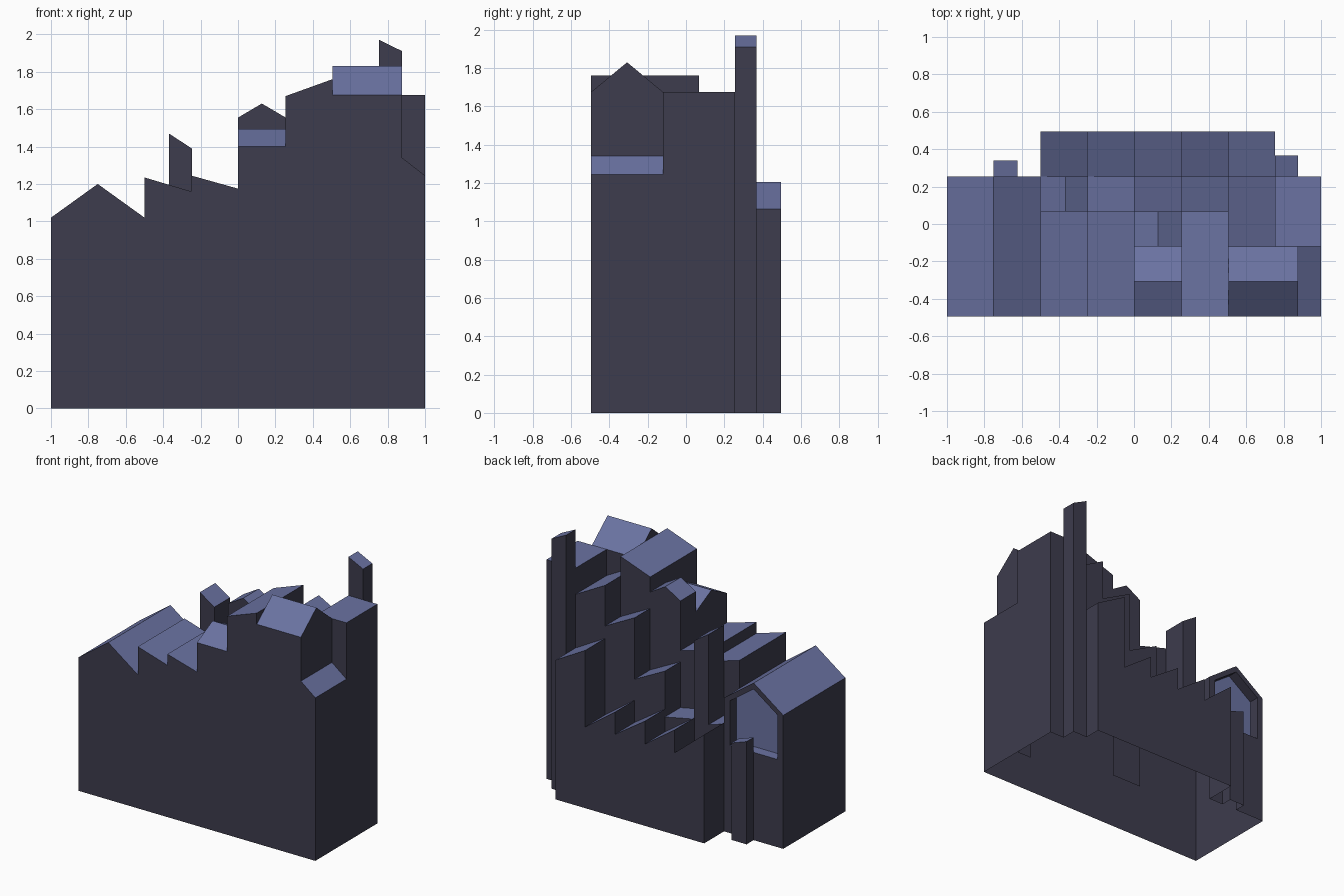
import bpy, bmesh

if "Cube" in bpy.data.objects:
    bpy.data.objects.remove(bpy.data.objects["Cube"])


def material(name, rgb):
    m = bpy.data.materials.new(name)
    m.diffuse_color = (*rgb, 1)
    m.use_nodes = True
    m.node_tree.nodes["Principled BSDF"].inputs["Base Color"].default_value = m.diffuse_color
    return m


WALL = material("wall", (0.047, 0.045, 0.075))
ROOF = material("roof", (0.145, 0.17, 0.36))
parts = []


def prism(name, profile, a, b, along="y"):
    """Extrude a profile (horizontal, z) from a to b along x or y; roof colour on upward faces."""
    def place(t, u, z):
        return (u, t, z) if along == "y" else (t, u, z)
    bm = bmesh.new()
    face = bm.faces.new([bm.verts.new(place(a, u, z)) for u, z in profile])
    ext = bmesh.ops.extrude_face_region(bm, geom=[face])["geom"]
    d = (0, b - a, 0) if along == "y" else (b - a, 0, 0)
    bmesh.ops.translate(bm, vec=d, verts=[g for g in ext if isinstance(g, bmesh.types.BMVert)])
    if not any(f.calc_center_median().to_tuple(4) == face.calc_center_median().to_tuple(4)
               for f in bm.faces):
        bm.faces.new(face.verts)
    bmesh.ops.recalc_face_normals(bm, faces=bm.faces[:])
    for f in bm.faces:
        f.normal_update()
        f.material_index = int(f.normal.z > 0.1)
    mesh = bpy.data.meshes.new(name)
    bm.to_mesh(mesh)
    bm.free()
    mesh.materials.append(WALL)
    mesh.materials.append(ROOF)
    ob = bpy.data.objects.new(name, mesh)
    bpy.context.collection.objects.link(ob)
    parts.append(ob)
    return ob


def shed(name, x0, x1, z0, z1, y0, y1):
    return prism(name, [(x0, 0), (x1, 0), (x1, z1), (x0, z0)], y0, y1)


def gable(name, u0, u1, eave, ridge, a, b, along="y", base=0):
    return prism(name, [(u0, base), (u1, base), (u1, eave), ((u0 + u1) / 2, ridge), (u0, eave)],
                 a, b, along)


def boolean(target, other, operation):
    """Apply a boolean and discard the operand."""
    mod = target.modifiers.new("bool", "BOOLEAN")
    mod.operation, mod.solver, mod.object = operation, "EXACT", other
    bpy.context.view_layer.objects.active = target
    bpy.ops.object.modifier_apply(modifier=mod.name)
    bpy.data.objects.remove(other)


FRONT, CROSS, MID, REAR, BACK = -0.495, -0.12, 0.068, 0.255, 0.495

# Large gabled house on the left, with a recessed panel in its back wall
house = gable("gabled_house", -1, -0.5, 1.02, 1.2, FRONT, REAR)
cutter = gable("niche_cutter", -0.95, -0.55, 1.01, 1.152, REAR - 0.08, REAR + 0.1, base=0.67)
parts.remove(cutter)
for p in cutter.data.polygons:
    p.material_index = int(p.normal.y < -0.9 or p.normal.z < -0.9)
boolean(house, cutter, "DIFFERENCE")
shed("back_pillar", -0.75, -0.622, 0.785, 0.74, REAR, 0.34)

# Front row
shed("front_shed_1", -0.5, -0.25, 1.235, 1.16, FRONT, MID)
shed("front_shed_2", -0.25, 0, 1.245, 1.175, FRONT, MID)
gable("front_dormer", FRONT, CROSS, 1.4, 1.495, 0, 0.255, "x")
gable("dormer_rear_house", 0, 0.255, 1.555, 1.63, CROSS, MID)
shed("front_shed_3", 0.255, 0.505, 1.67, 1.76, FRONT, MID)
gable("cross_gable", FRONT, CROSS, 1.675, 1.83, 0.505, 0.878, "x")
shed("right_lean_to", 0.878, 1, 1.34, 1.245, FRONT, CROSS)

# Middle row with chimney
shed("middle_low_1", -0.5, -0.37, 0.82, 0.78, MID, REAR)
shed("chimney", -0.37, -0.247, 1.47, 1.39, MID, REAR)
shed("middle_low_2", -0.247, 0, 0.79, 0.74, MID, REAR)
shed("middle_shed_1", 0, 0.255, 1.09, 0.96, MID, REAR)
shed("middle_shed_2", 0.255, 0.505, 1.43, 1.3, MID, REAR)
shed("middle_shed_3", 0.505, 0.755, 1.61, 1.475, CROSS, REAR)
shed("right_flat_block", 0.755, 1, 1.675, 1.675, CROSS, REAR)

# Back row of saw-tooth roofs and the tall tower
xs = [-0.5, -0.25, 0, 0.255, 0.505, 0.755]
tops = [(0.83, 0.625), (0.8, 0.625), (0.8, 0.63), (0.8, 0.62), (1.205, 1.065)]
for i, (z0, z1) in enumerate(tops):
    shed(f"back_shed_{i + 1}", xs[i], xs[i + 1], z0, z1, REAR, BACK)
shed("tower", 0.755, 0.878, 1.97, 1.91, REAR, 0.367)

# Merge everything into one hollow shell with no inner walls and an open underside
for part in parts[1:]:
    boolean(house, part, "UNION")
house.name = "terrace_of_houses"
bm = bmesh.new()
bm.from_mesh(house.data)
under = [f for f in bm.faces if f.normal.z < -0.9 and f.calc_center_median().z < 0.01]
bmesh.ops.delete(bm, geom=under, context="FACES")
bm.to_mesh(house.data)
bm.free()
